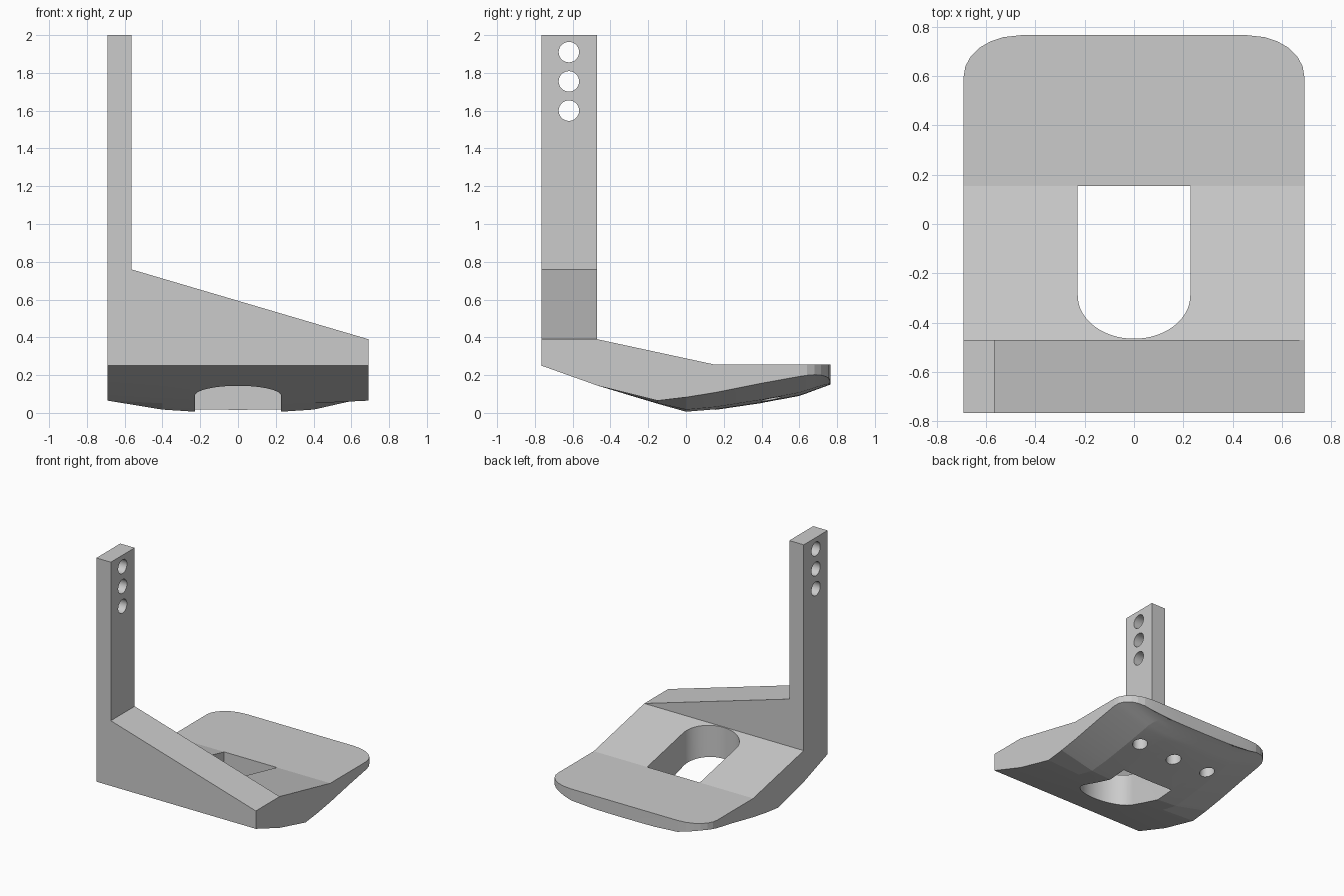
import bpy, bmesh, math
from mathutils import Matrix

cube = bpy.data.objects.get("Cube")
if cube:
    bpy.data.objects.remove(cube, do_unlink=True)

grey = bpy.data.materials.new("light_grey")
grey.use_nodes = True
grey.diffuse_color = (0.6, 0.6, 0.6, 1)
grey.node_tree.nodes["Principled BSDF"].inputs["Base Color"].default_value = (0.6, 0.6, 0.6, 1)

HALF, FRONT, BACK, WALL_BACK = 0.69, -0.765, 0.765, -0.47
SHOULDER, TOP = 0.39, 0.255
# Column positions across the half width, and how far each rises to the edge height
COLUMNS = [(-1, 1), (-0.58, 0.17), (-0.33, 0.03), (0, 0), (0.33, 0.03), (0.58, 0.17), (1, 1)]
# Stations of the foot plate: y, underside height in the middle, at the edge
STATIONS = [(FRONT, 0.25, 0.25), (WALL_BACK, 0.145, 0.145), (-0.15, 0.048, 0.065),
            (0, 0.004, 0.083), (0.155, 0.016, 0.108), (0.4, 0.052, 0.157),
            (0.6, 0.09, 0.193), (0.64, 0.104, 0.199), (0.68, 0.119, 0.202),
            (0.715, 0.132, 0.2), (0.74, 0.141, 0.193), (0.757, 0.147, 0.183),
            (BACK, 0.15, 0.165)]


def half_width(y):
    """Rounded back corners."""
    t = max(0, (y - 0.6) / (BACK - 0.6))
    return 0.46 + 0.23 * math.sqrt(max(0, 1 - t * t))


def top_height(y):
    if y <= WALL_BACK:
        return SHOULDER
    return max(TOP, SHOULDER + (TOP - SHOULDER) * (y - WALL_BACK) / (0.155 - WALL_BACK))


def new_object(name, bm):
    bmesh.ops.recalc_face_normals(bm, faces=bm.faces)
    mesh = bpy.data.meshes.new(name)
    bm.to_mesh(mesh)
    bm.free()
    mesh.materials.append(grey)
    obj = bpy.data.objects.new(name, mesh)
    bpy.context.collection.objects.link(obj)
    return obj


# Foot plate lofted from front to back, left open where the wall stands on it
bm = bmesh.new()
rings = []
for y, mid, edge in STATIONS:
    w = half_width(y)
    low = [bm.verts.new((c * w, y, mid + (edge - mid) * k)) for c, k in COLUMNS]
    high = [bm.verts.new((c * w, y, top_height(y))) for c, k in COLUMNS]
    rings.append((low, high))
for i, ((la, ha), (lb, hb)) in enumerate(zip(rings, rings[1:])):
    for j in range(len(COLUMNS) - 1):
        bm.faces.new((la[j], la[j + 1], lb[j + 1], lb[j]))
        if i > 0:
            bm.faces.new((ha[j], ha[j + 1], hb[j + 1], hb[j]))
    for j in (0, -1):
        bm.faces.new((la[j], lb[j], hb[j], ha[j]))
for low, high in (rings[0], rings[-1]):
    bm.faces.new(low + high[::-1])

# Sloped wall and upright post
outline = [(-0.565, 0.76), (-0.565, 2), (-HALF, 2)]
loops = []
for ring in rings[:2]:
    y = ring[0][0].co.y
    loops.append(ring[1] + [bm.verts.new((x, y, z)) for x, z in outline])
    bm.faces.new(loops[-1])
a, b = loops
for j in range(len(COLUMNS) - 1, len(a)):
    k = (j + 1) % len(a)
    bm.faces.new((a[j], a[k], b[k], b[j]))
bracket = new_object("bracket", bm)


def cylinder(name, location, radius, depth, axis):
    bm = bmesh.new()
    turn = Matrix.Rotation(math.pi / 2, 4, "Y") if axis == "X" else Matrix()
    bmesh.ops.create_cone(bm, cap_ends=True, segments=48, radius1=radius, radius2=radius,
                          depth=depth, matrix=Matrix.Translation(location) @ turn)
    return new_object(name, bm)


# Cutters: post holes, blind holes underneath, and the arched opening
cutters = [cylinder("post_hole", (-0.63, -0.62, z), 0.054, 0.4, "X") for z in (1.6, 1.755, 1.91)]
cutters += [cylinder("underside_hole", (x, 0.45, 0.06), 0.055, 0.24, "Z") for x in (-0.32, 0, 0.32)]

bm = bmesh.new()
arch = [(0.228, 0.155), (-0.228, 0.155)]
for s in range(33):
    t = math.pi * s / 32
    arch.append((-0.228 * math.cos(t), -0.29 - 0.175 * math.sin(t)))
face = bm.faces.new([bm.verts.new((x, y, -0.2)) for x, y in arch])
grown = bmesh.ops.extrude_face_region(bm, geom=[face])
bmesh.ops.translate(bm, vec=(0, 0, 0.9),
                    verts=[v for v in grown["geom"] if isinstance(v, bmesh.types.BMVert)])
cutters.append(new_object("opening_cutter", bm))

for cutter in cutters:
    cutter.hide_render = True
    mod = bracket.modifiers.new(cutter.name, "BOOLEAN")
    mod.operation, mod.solver, mod.object = "DIFFERENCE", "EXACT", cutter

# Bake the cuts and drop the cutters
graph = bpy.context.evaluated_depsgraph_get()
baked = bpy.data.meshes.new_from_object(bracket.evaluated_get(graph))
bracket.modifiers.clear()
bracket.data = baked
for cutter in cutters:
    bpy.data.objects.remove(cutter, do_unlink=True)

for obj in bpy.context.selected_objects:
    obj.select_set(False)
bracket.select_set(True)
bpy.context.view_layer.objects.active = bracket
bpy.ops.object.shade_smooth_by_angle(angle=math.radians(9))
